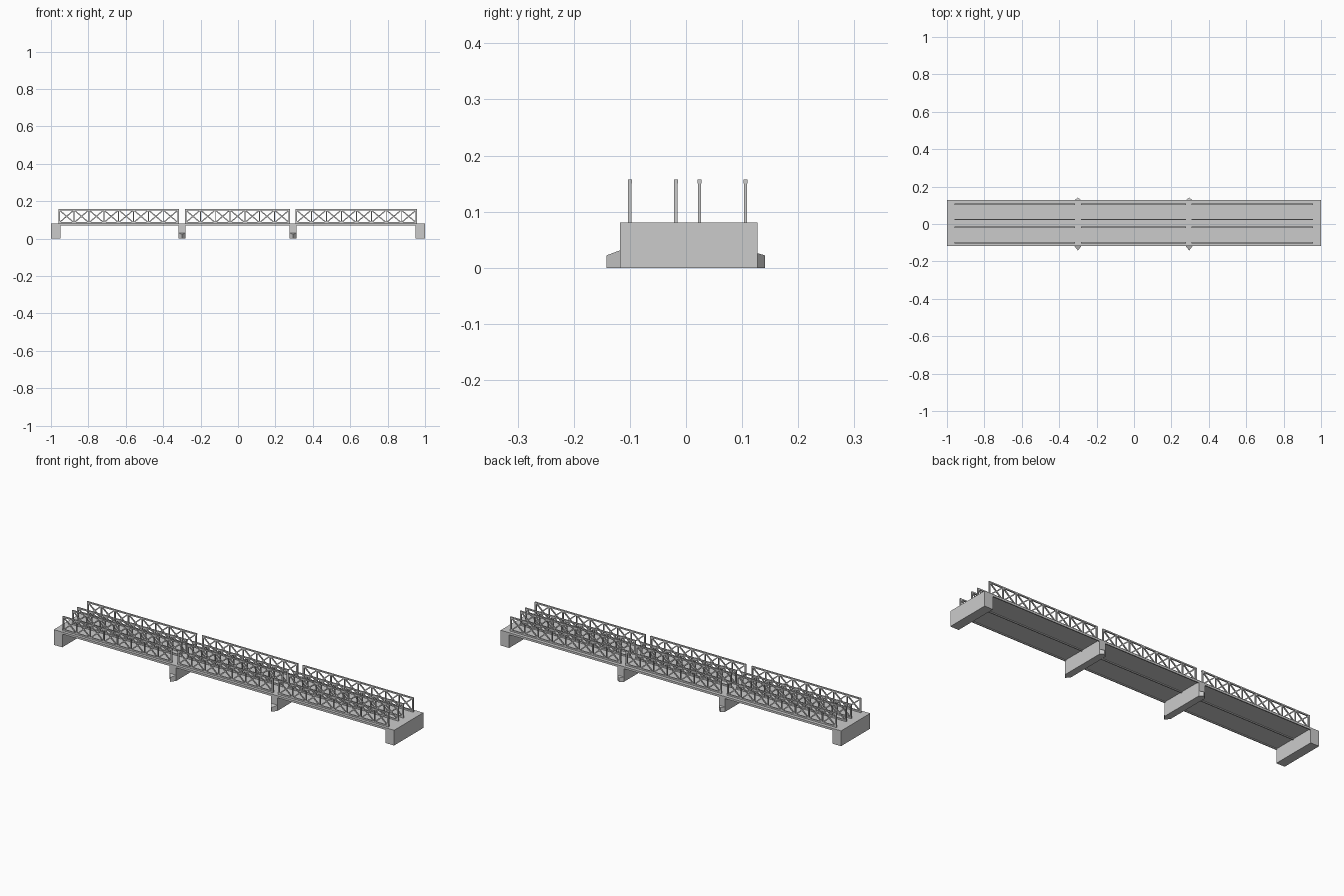
import bpy, bmesh, math
from mathutils import Matrix, Vector

if "Cube" in bpy.data.objects:
    bpy.data.objects.remove(bpy.data.objects["Cube"])

Y0, Y1 = -0.118, 0.127
TOP = 0.081


def make(name, bm):
    bmesh.ops.recalc_face_normals(bm, faces=bm.faces)
    me = bpy.data.meshes.new(name)
    bm.to_mesh(me)
    bm.free()
    ob = bpy.data.objects.new(name, me)
    bpy.context.collection.objects.link(ob)
    return ob


def add_box(bm, x0, x1, y0, y1, z0, z1):
    m = Matrix.Translation(((x0 + x1) / 2, (y0 + y1) / 2, (z0 + z1) / 2))
    m = m @ Matrix.Diagonal((x1 - x0, y1 - y0, z1 - z0, 1))
    bmesh.ops.create_cube(bm, size=1, matrix=m)


def box(name, *dims):
    bm = bmesh.new()
    add_box(bm, *dims)
    return make(name, bm)


def add_bar(bm, xa, za, xb, zb, y, w, d):
    # straight bar in the xz plane
    ang = math.atan2(zb - za, xb - xa)
    m = Matrix.Translation(((xa + xb) / 2, y, (za + zb) / 2))
    m = m @ Matrix.Rotation(-ang, 4, 'Y')
    m = m @ Matrix.Diagonal((math.hypot(xb - xa, zb - za), d, w, 1))
    bmesh.ops.create_cube(bm, size=1, matrix=m)


def cutwater(name, x, y_base, y_tip, z_base, z_tip, hw=0.0185):
    # triangular nose with a sloping top
    bm = bmesh.new()
    plan = [(x - hw, y_base, z_base), (x + hw, y_base, z_base), (x, y_tip, z_tip)]
    lo = [bm.verts.new((a, b, 0)) for a, b, c in plan]
    hi = [bm.verts.new(p) for p in plan]
    bm.faces.new(lo)
    bm.faces.new(hi)
    for i in range(3):
        j = (i + 1) % 3
        bm.faces.new((lo[i], lo[j], hi[j], hi[i]))
    make(name, bm)


def truss(name, x0, x1, y, panels):
    bm = bmesh.new()
    zb, zt, d = 0.085, 0.153, 0.006
    # chords
    add_box(bm, x0, x1, y - d / 2, y + d / 2, TOP - 0.001, 0.089)
    add_box(bm, x0, x1, y - 0.0035, y + 0.0035, 0.150, 0.157)
    step = (x1 - x0 - 0.008) / panels
    xs = [x0 + 0.004 + i * step for i in range(panels + 1)]
    # posts
    for i, x in enumerate(xs):
        w = 0.004 if i in (0, panels) else 0.0025
        add_box(bm, x - w, x + w, y - d / 2, y + d / 2, zb, zt)
    # crossed diagonals
    for a, b in zip(xs, xs[1:]):
        add_bar(bm, a, zb, b, zt, y, 0.006, 0.005)
        add_bar(bm, a, zt, b, zb, y, 0.006, 0.0042)
    make(name, bm)


# abutments
for side, x0, x1 in (("left", -1, -0.95), ("right", 0.95, 1)):
    box("abutment_" + side, x0, x1, Y0, Y1, 0, 0.08)

# piers with cutwaters at both ends
for side, x in (("left", -0.3), ("right", 0.295)):
    box("pier_" + side, x - 0.0185, x + 0.0185, Y0, Y1, 0, 0.078)
    cutwater("front_cutwater_" + side, x, Y0, -0.142, 0.031, 0.022)
    cutwater("back_cutwater_" + side, x, Y1, 0.141, 0.026, 0.022)

# deck slab
box("deck", -1, 1, Y0, Y1, 0.075, TOP)

# three spans: edge girders, centre girder and four trusses each
spans = (("left", -0.96, -0.316, 8), ("middle", -0.284, 0.278, 7), ("right", 0.308, 0.957, 8))
for span, x0, x1, n in spans:
    for i, y in enumerate((Y0 + 0.003, 0.0035, Y1 - 0.003)):
        box(f"girder_{span}_{i + 1}", x0, x1, y - 0.003, y + 0.003, 0.070, 0.076)
    for i, y in enumerate((-0.100, -0.018, 0.024, 0.106)):
        truss(f"truss_{span}_{i + 1}", x0, x1, y, n)
